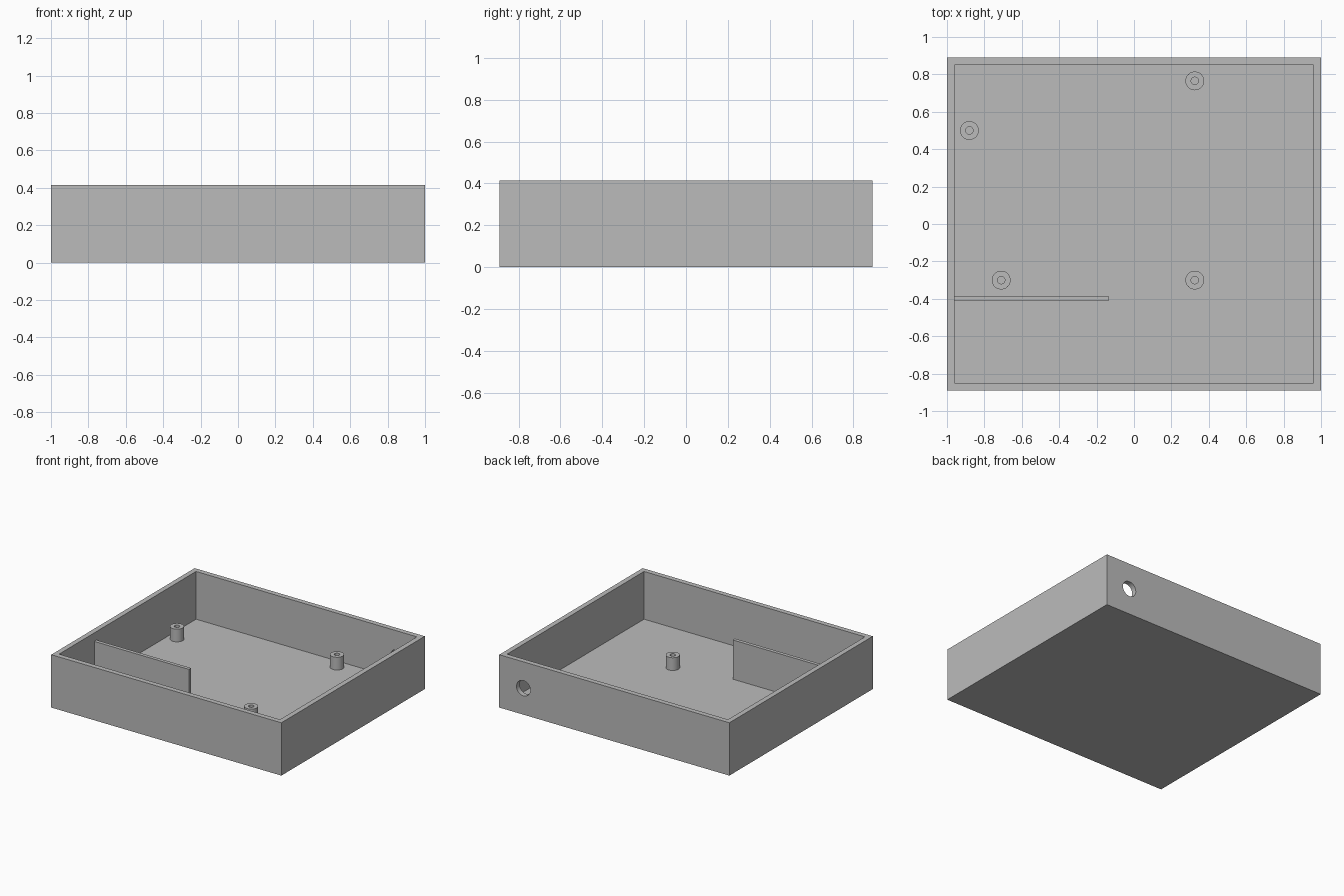
import bpy, bmesh
from mathutils import Matrix, Vector

if "Cube" in bpy.data.objects:
    bpy.data.objects.remove(bpy.data.objects["Cube"], do_unlink=True)

WIDTH, DEPTH, HEIGHT = 2.0, 1.78, 0.415
WALL = 0.04

grey = bpy.data.materials.new("plain_grey")
grey.use_nodes = True
color = (0.5, 0.5, 0.5, 1)
grey.diffuse_color = color
grey.node_tree.nodes["Principled BSDF"].inputs["Base Color"].default_value = color


def finish(bm, name, smooth=False):
    """Turn a bmesh into a named grey object."""
    bmesh.ops.recalc_face_normals(bm, faces=bm.faces)
    mesh = bpy.data.meshes.new(name)
    bm.to_mesh(mesh)
    bm.free()
    mesh.materials.append(grey)
    obj = bpy.data.objects.new(name, mesh)
    bpy.context.collection.objects.link(obj)
    bpy.ops.object.select_all(action="DESELECT")
    bpy.context.view_layer.objects.active = obj
    obj.select_set(True)
    if smooth:
        bpy.ops.object.shade_smooth_by_angle()
    return obj


def box(low, high):
    """Box between two opposite corners."""
    low, high = Vector(low), Vector(high)
    bm = bmesh.new()
    matrix = Matrix.Translation((low + high) / 2) @ Matrix.Diagonal((high - low).to_4d())
    bmesh.ops.create_cube(bm, size=1, matrix=matrix)
    return bm


def cylinder(radius, height, matrix, sides=48):
    bm = bmesh.new()
    bmesh.ops.create_cone(bm, cap_ends=True, segments=sides, radius1=radius,
                          radius2=radius, depth=height, matrix=matrix)
    return bm


def sink_top(bm, rim, depth):
    """Inset the top face and push it down to make a hollow."""
    bm.normal_update()
    top = max(bm.faces, key=lambda f: f.calc_center_median().z)
    bmesh.ops.inset_region(bm, faces=[top], thickness=rim, use_even_offset=True)
    walls = bmesh.ops.extrude_face_region(bm, geom=[top])["geom"]
    verts = [v for v in walls if isinstance(v, bmesh.types.BMVert)]
    bmesh.ops.translate(bm, verts=verts, vec=(0, 0, -depth))
    if top.is_valid:
        bmesh.ops.delete(bm, geom=[top], context="FACES_ONLY")


# Open tray with a floor
bm = box((-WIDTH / 2, -DEPTH / 2, 0), (WIDTH / 2, DEPTH / 2, HEIGHT))
sink_top(bm, WALL, HEIGHT - WALL)
tray = finish(bm, "tray")

# Round cable hole through the back wall
drill = Matrix.Translation((0.79, DEPTH / 2 - WALL / 2, HEIGHT / 2)) @ Matrix.Rotation(1.5707963, 4, "X")
cutter = finish(cylinder(0.06, 0.1, drill), "cable_hole_cutter")
cutter.hide_render = True
cut = tray.modifiers.new("cable_hole", "BOOLEAN")
cut.operation = "DIFFERENCE"
cut.solver = "EXACT"
cut.object = cutter
bpy.context.view_layer.objects.active = tray
bpy.ops.object.modifier_apply(modifier=cut.name)
bpy.data.objects.remove(cutter, do_unlink=True)
bpy.ops.object.select_all(action="DESELECT")
tray.select_set(True)
bpy.ops.object.shade_smooth_by_angle()

# Thin divider joined to the wall on the -x side
finish(box((-WIDTH / 2 + WALL, -0.413, WALL), (-0.137, -0.385, 0.348)), "divider")

# Hollow mounting posts
POST = 0.1
for i, (x, y) in enumerate([(-0.88, 0.5), (0.325, 0.765), (-0.71, -0.3), (0.325, -0.3)]):
    bm = cylinder(0.05, POST, Matrix.Translation((x, y, WALL + POST / 2)))
    sink_top(bm, 0.03, POST - 0.003)
    finish(bm, f"mounting_post_{i + 1}", smooth=True)
